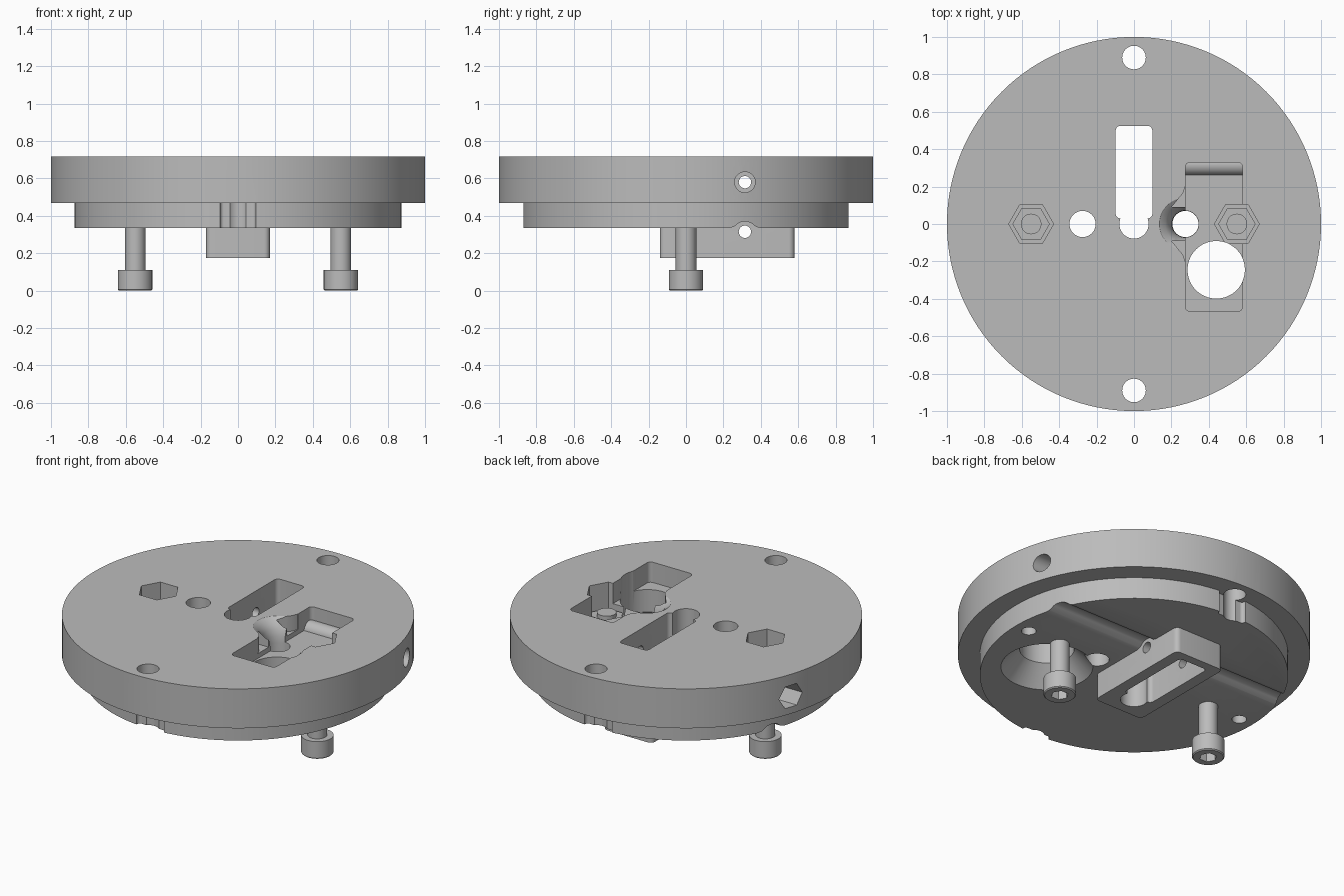
import bpy, bmesh
from math import sin, cos, pi, tau
from mathutils import Vector

cube = bpy.data.objects.get("Cube")
if cube:
    bpy.data.objects.remove(cube, do_unlink=True)

grey = bpy.data.materials.new("plain_grey")
grey.use_nodes = True
grey.diffuse_color = (0.5, 0.5, 0.5, 1)
grey.node_tree.nodes["Principled BSDF"].inputs["Base Color"].default_value = grey.diffuse_color


def loft(name, rings, along_x=False):
    """Skin a stack of (outline, height) rings into a closed solid."""
    bm = bmesh.new()
    loops = []
    for outline, h in rings:
        pts = [(h, u, v) if along_x else (u, v, h) for u, v in outline]
        loops.append([bm.verts.new(p) for p in pts])
    n = len(loops[0])
    for a, b in zip(loops, loops[1:]):
        for i in range(n):
            j = (i + 1) % n
            bm.faces.new((a[i], a[j], b[j], b[i]))
    bm.faces.new(loops[0][::-1])
    bm.faces.new(loops[-1])
    bmesh.ops.recalc_face_normals(bm, faces=bm.faces)
    me = bpy.data.meshes.new(name)
    bm.to_mesh(me)
    bm.free()
    me.materials.append(grey)
    ob = bpy.data.objects.new(name, me)
    bpy.context.collection.objects.link(ob)
    return ob


def circle(r, x=0, y=0, n=48):
    return [(x + r * cos(tau * i / n), y + r * sin(tau * i / n)) for i in range(n)]


def rounded(x0, x1, y0, y1, r, steps=6):
    corners = ((x1 - r, y1 - r), (x0 + r, y1 - r), (x0 + r, y0 + r), (x1 - r, y0 + r))
    return [(cx + r * cos(pi / 2 * (q + s / steps)), cy + r * sin(pi / 2 * (q + s / steps)))
            for q, (cx, cy) in enumerate(corners) for s in range(steps + 1)]


def prism(outline, a, b, along_x=False, name="cutter"):
    return loft(name, [(outline, a), (outline, b)], along_x)


def combine(target, tool, operation="DIFFERENCE"):
    mod = target.modifiers.new("combine", "BOOLEAN")
    mod.operation, mod.solver, mod.object = operation, "EXACT", tool
    bpy.context.view_layer.objects.active = target
    bpy.ops.object.modifier_apply(modifier=mod.name)
    bpy.data.objects.remove(tool, do_unlink=True)


def smooth(ob):
    bpy.ops.object.select_all(action="DESELECT")
    ob.select_set(True)
    bpy.context.view_layer.objects.active = ob
    bpy.ops.object.shade_smooth_by_angle(angle=0.5)


TOP, STEP, BASE, FLOOR = 0.717, 0.47, 0.335, 0.59
ABOVE, BELOW = 0.8, 0.1
BORE_Y, BORE_Z = 0.315, 0.58
NUT_X = 0.55

# Stepped round plate
rim, hub = circle(1, n=128), circle(0.875, n=128)
plate = loft("base_plate", [(hub, BASE), (hub, STEP), (rim, STEP), (rim, TOP)])

# Open notches in the lower step, with a mounting hole in each
for s in (-1, 1):
    ends = sorted((s * 0.845, s * 1.1))
    combine(plate, prism(rounded(-0.095, 0.095, *ends, 0.02), 0.2, STEP))
    combine(plate, prism(circle(0.063, 0, s * 0.89), BELOW, ABOVE))

# Shallow arched groove across the underside
groove = [(0.085, -0.03), (0.085, 0), (0.06, 0.006), (0.035, 0.026), (0.015, 0.034)]
groove = groove + [(-u, v) for u, v in reversed(groove)]
combine(plate, prism([(BORE_Y + u, BASE + v) for u, v in groove], -1.2, 1.2, True))

# Hanging block
combine(plate, prism(rounded(-0.17, 0.17, -0.14, 0.58, 0.03), 0.175, 0.42, name="block"), "UNION")

# Keyhole slot through plate and block
combine(plate, prism(rounded(-0.098, 0.098, 0.03, 0.525, 0.025), BELOW, ABOVE))
combine(plate, prism(circle(0.078), BELOW, ABOVE))

# Upper pocket with a flared funnel on its side
combine(plate, prism(rounded(0.275, 0.58, -0.467, 0.33, 0.025), FLOOR, ABOVE))
funnel = [(0.07, FLOOR - 0.01), (0.073, 0.62), (0.085, 0.66), (0.108, 0.695), (0.14, TOP), (0.14, ABOVE)]
combine(plate, loft("cutter", [(circle(r, 0.275), z) for r, z in funnel]))
for s in (-1, 1):
    flare = [(0.2, 0.09), (0.29, 0.09), (0.29, 0.21), (0.274, 0.2), (0.262, 0.165), (0.235, 0.132)]
    combine(plate, prism([(x, s * y) for x, y in flare], FLOOR + 0.03, ABOVE))

# Rounded bar across the pocket end
combine(plate, prism(circle(0.055, BORE_Y, BORE_Z), 0.26, 0.6, True, "bar"), "UNION")

# Vertical through holes and blind holes
for s in (-1, 1):
    combine(plate, prism(circle(0.07, s * 0.275), BELOW, ABOVE))
    combine(plate, prism(circle(0.042, s * 0.78), BELOW, 0.45))

# Large hole with a conical mouth below
cone = [(0.275, 0.32), (0.155, 0.45), (0.152, ABOVE)]
combine(plate, loft("cutter", [(circle(r, 0.44, -0.245, 64), z) for r, z in cone]))

# Cross bores, round counterbore and hexagonal nut trap
combine(plate, prism(circle(0.033, BORE_Y, BORE_Z), -1.2, 1.2, True))
combine(plate, prism(circle(0.033, BORE_Y, BASE - 0.02), -0.3, 0.3, True))
combine(plate, prism(circle(0.055, BORE_Y, BORE_Z), 0.8, 1.2, True))
combine(plate, prism(circle(0.078, BORE_Y, BORE_Z, 6), -1.2, -0.8, True))

# Hexagonal pockets from above
for s in (-1, 1):
    combine(plate, prism(circle(0.12, s * NUT_X, 0, 6), STEP + 0.01, ABOVE))
smooth(plate)

# Socket screws and nuts
for side, s in (("left", 1), ("right", -1)):
    x = s * NUT_X
    head, shaft = circle(0.092, x), circle(0.055, x)
    screw = loft(side + "_screw", [(circle(0.086, x), 0), (head, 0.006), (head, 0.11),
                                   (shaft, 0.11), (shaft, 0.585)])
    combine(screw, prism(circle(0.05, x, 0, 6), -0.05, 0.06))
    smooth(screw)
    nut = prism(circle(0.1, x, 0, 6), STEP, 0.56, name=side + "_nut")
    combine(nut, prism(shaft, 0.4, 0.7))
